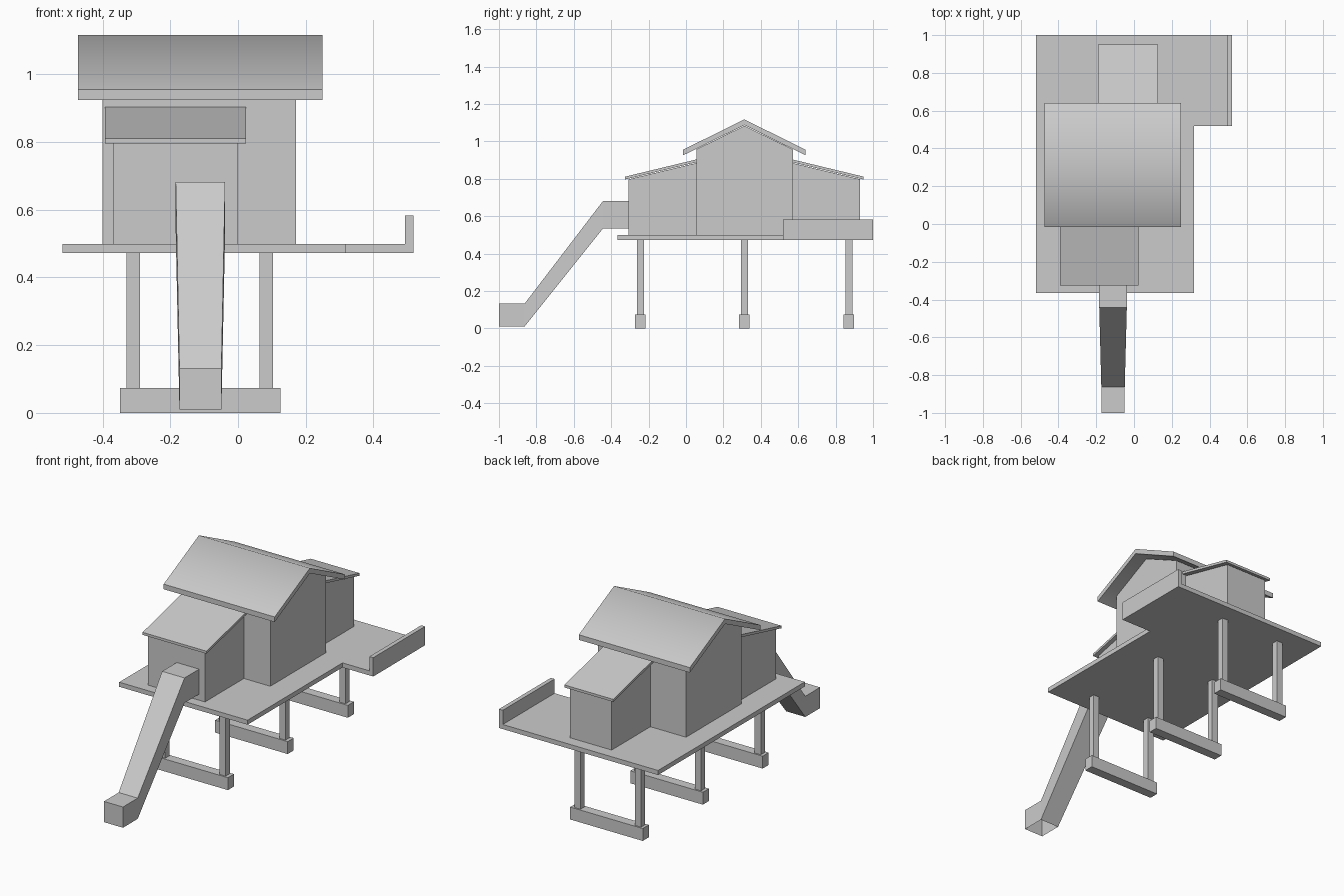
import bpy, bmesh, math

if "Cube" in bpy.data.objects:
    bpy.data.objects.remove(bpy.data.objects["Cube"])


def finish(bm, name):
    bmesh.ops.recalc_face_normals(bm, faces=bm.faces)
    mesh = bpy.data.meshes.new(name)
    bm.to_mesh(mesh)
    bm.free()
    obj = bpy.data.objects.new(name, mesh)
    bpy.context.collection.objects.link(obj)
    return obj


def prism(name, pts, lo, hi, axis="x"):
    """Extrude a (y, z) profile along x, or an (x, y) profile along z."""
    bm = bmesh.new()
    place = (lambda p, t: (t, p[0], p[1])) if axis == "x" else (lambda p, t: (p[0], p[1], t))
    a = [bm.verts.new(place(p, lo)) for p in pts]
    b = [bm.verts.new(place(p, hi)) for p in pts]
    bm.faces.new(a)
    bm.faces.new(b)
    for i in range(len(pts)):
        j = (i + 1) % len(pts)
        bm.faces.new((a[i], a[j], b[j], b[i]))
    return finish(bm, name)


def box(name, x0, x1, y0, y1, z0, z1):
    return prism(name, [(y0, z0), (y1, z0), (y1, z1), (y0, z1)], x0, x1)


MID = 0.312            # y of the ridge; the buildings mirror about it
DECK0, DECK1 = 0.472, 0.499

# L-shaped deck with a rail on the side extension
prism("deck", [(-0.518, -0.365), (0.318, -0.365), (0.318, 0.518),
               (0.518, 0.518), (0.518, 1.0), (-0.518, 1.0)], DECK0, DECK1, "z")
box("deck_rail", 0.493, 0.518, 0.518, 1.0, DECK0, 0.583)

# Three trestles: a ground beam carrying two posts
for label, y in (("front", -0.244), ("middle", MID), ("back", 0.871)):
    box(label + "_ground_beam", -0.348, 0.125, y - 0.028, y + 0.028, 0, 0.073)
    for side, x in (("left", -0.31), ("right", 0.084)):
        box(f"{label}_{side}_post", x - 0.02, x + 0.02, y - 0.019, y + 0.019, 0.073, DECK0)

# Main house with gable walls
prism("main_house", [(0.055, DECK1), (0.571, DECK1), (0.571, 0.957),
                     (MID, 1.083), (0.055, 0.957)], -0.40, 0.172)

# Main roof, smooth over the ridge
roof = prism("main_roof", [(-0.016, 0.925), (-0.016, 0.955), (MID, 1.117), (0.64, 0.955),
                           (0.64, 0.925), (MID, 1.087)], -0.473, 0.25)
bpy.context.view_layer.objects.active = roof
roof.select_set(True)
bpy.ops.object.shade_smooth_by_angle(angle=math.radians(60))

# Lean-to annexes, the back one mirrored about the ridge
for label, s, x0, x1 in (("front", -1, -0.37, 0.0), ("back", 1, -0.168, 0.104)):
    def at(d, z):
        return (MID + s * d, z)
    prism(label + "_annex", [at(0.257, DECK1), at(0.619, DECK1),
                             at(0.619, 0.797), at(0.257, 0.884)], x0, x1)
    prism(label + "_annex_roof", [at(0.257, 0.888), at(0.257, 0.903),
                                  at(0.638, 0.811), at(0.638, 0.796)], x0 - 0.023, x1 + 0.023)

# Sloping chute: tapered rectangular tube, open under its outlet
bm = bmesh.new()
stations = [(-0.307, 0.535, 0.682, 0.073), (-0.443, 0.535, 0.682, 0.073),
            (-0.863, 0.01, 0.132, 0.062), (-1.0, 0.01, 0.132, 0.062)]
rings = [[bm.verts.new((-0.111 + u * w, y, z))
          for u, z in ((-1, lo), (1, lo), (1, hi), (-1, hi))] for y, lo, hi, w in stations]
for n, (p, q) in enumerate(zip(rings, rings[1:])):
    for i in range(4):
        if not (n == 2 and i == 0):
            j = (i + 1) % 4
            bm.faces.new((p[i], p[j], q[j], q[i]))
bm.faces.new(rings[0])
bm.faces.new(rings[-1])
finish(bm, "chute")
